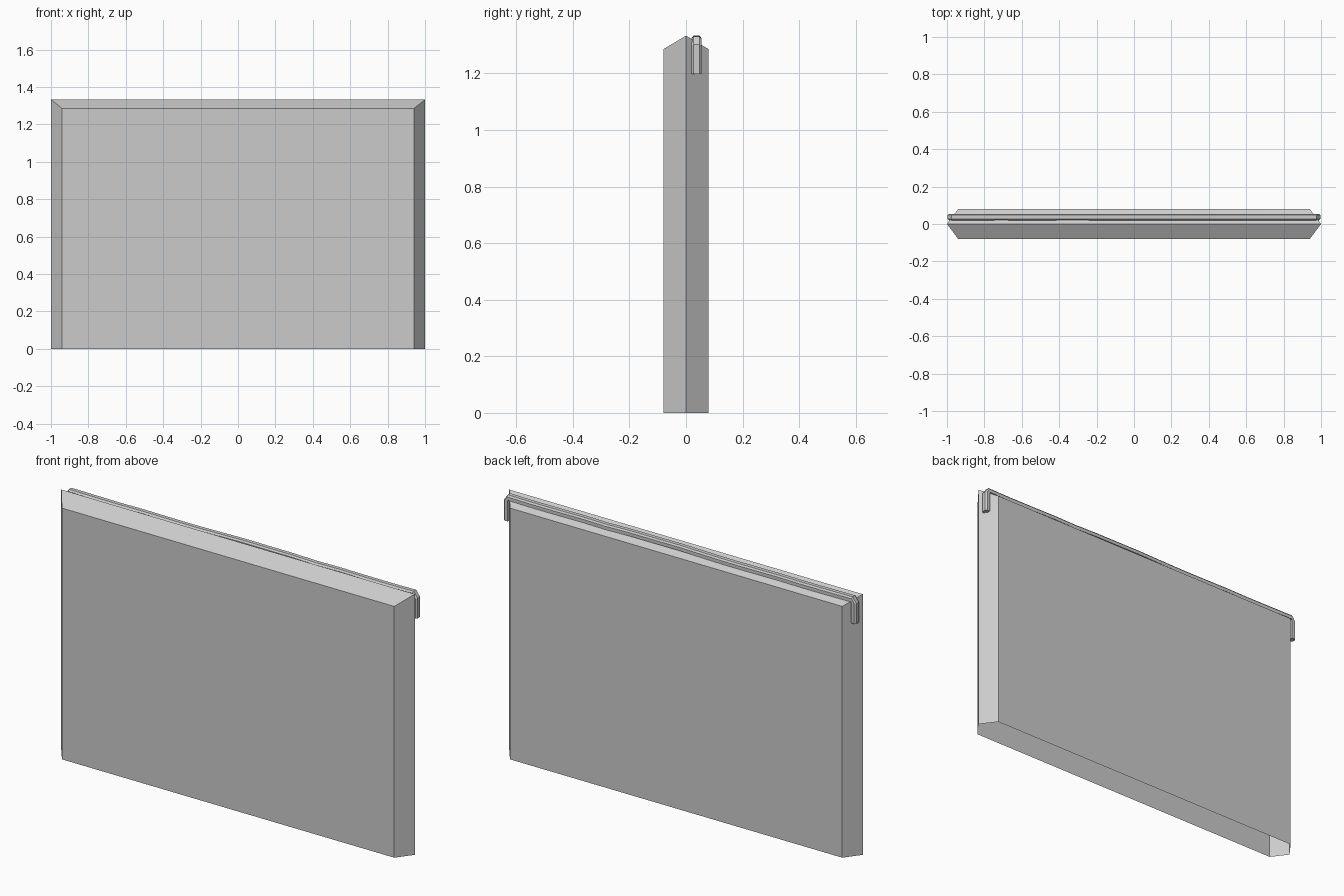
import bpy, bmesh, math, random

if "Cube" in bpy.data.objects:
    bpy.data.objects.remove(bpy.data.objects["Cube"])

random.seed(4)
H, D, INSET, DROP = 1.333, 0.08, 0.06, 0.048


def finish(bm, name):
    bmesh.ops.recalc_face_normals(bm, faces=bm.faces[:])
    mesh = bpy.data.meshes.new(name)
    bm.to_mesh(mesh)
    bm.free()
    obj = bpy.data.objects.new(name, mesh)
    bpy.context.collection.objects.link(obj)
    return obj


# Hollow panel: three matching outlines, open along the bottom
bm = bmesh.new()


def outline(y, inset, drop):
    x = 1 - inset
    return [bm.verts.new((px, y, pz)) for px, pz in
            ((-x, 0), (-x, H - drop), (x, H - drop), (x, 0))]


front = outline(-D, INSET, DROP)
ridge = outline(0, 0, 0)
back = outline(D, INSET, DROP)
for face in (front, back):
    bm.faces.new(face)
    for i in range(3):
        bm.faces.new((face[i], face[i + 1], ridge[i + 1], ridge[i]))
bmesh.ops.recalc_face_normals(bm, faces=bm.faces[:])
# the front face must look towards -y
if next(f for f in bm.faces if front[0] in f.verts and front[2] in f.verts).normal.y > 0:
    bmesh.ops.reverse_faces(bm, faces=bm.faces[:])
mesh = bpy.data.meshes.new("hollow_panel")
bm.to_mesh(mesh)
bm.free()
bpy.context.collection.objects.link(bpy.data.objects.new("hollow_panel", mesh))

# Hanging cord: flat-sided band draped over the back slope, ends hanging down
path = [(-0.984, 1.198), (-0.984, 1.30)]
N = 14
for i in range(N + 1):
    x = -0.974 + 1.948 * i / N
    wobble = random.uniform(-0.003, 0.003) if 0 < i < N else 0
    path.append((x, 1.318 + wobble))
path += [(0.984, 1.30), (0.984, 1.198)]

section = [(-0.017, -0.012), (0.017, -0.012), (0.017, 0.005),
           (0.010, 0.013), (-0.010, 0.013), (-0.017, 0.005)]
bm = bmesh.new()
rings = []
for i, (x, z) in enumerate(path):
    a, b = path[max(i - 1, 0)], path[min(i + 1, len(path) - 1)]
    ang = math.atan2(b[1] - a[1], b[0] - a[0])
    nx, nz = -math.sin(ang), math.cos(ang)
    rings.append([bm.verts.new((x + nx * n, 0.037 + w, z + nz * n))
                  for w, n in section])
for r, s in zip(rings, rings[1:]):
    for k in range(6):
        j = (k + 1) % 6
        bm.faces.new((r[k], r[j], s[j], s[k]))
bm.faces.new(rings[0])
bm.faces.new(rings[-1])
finish(bm, "hanging_cord")
